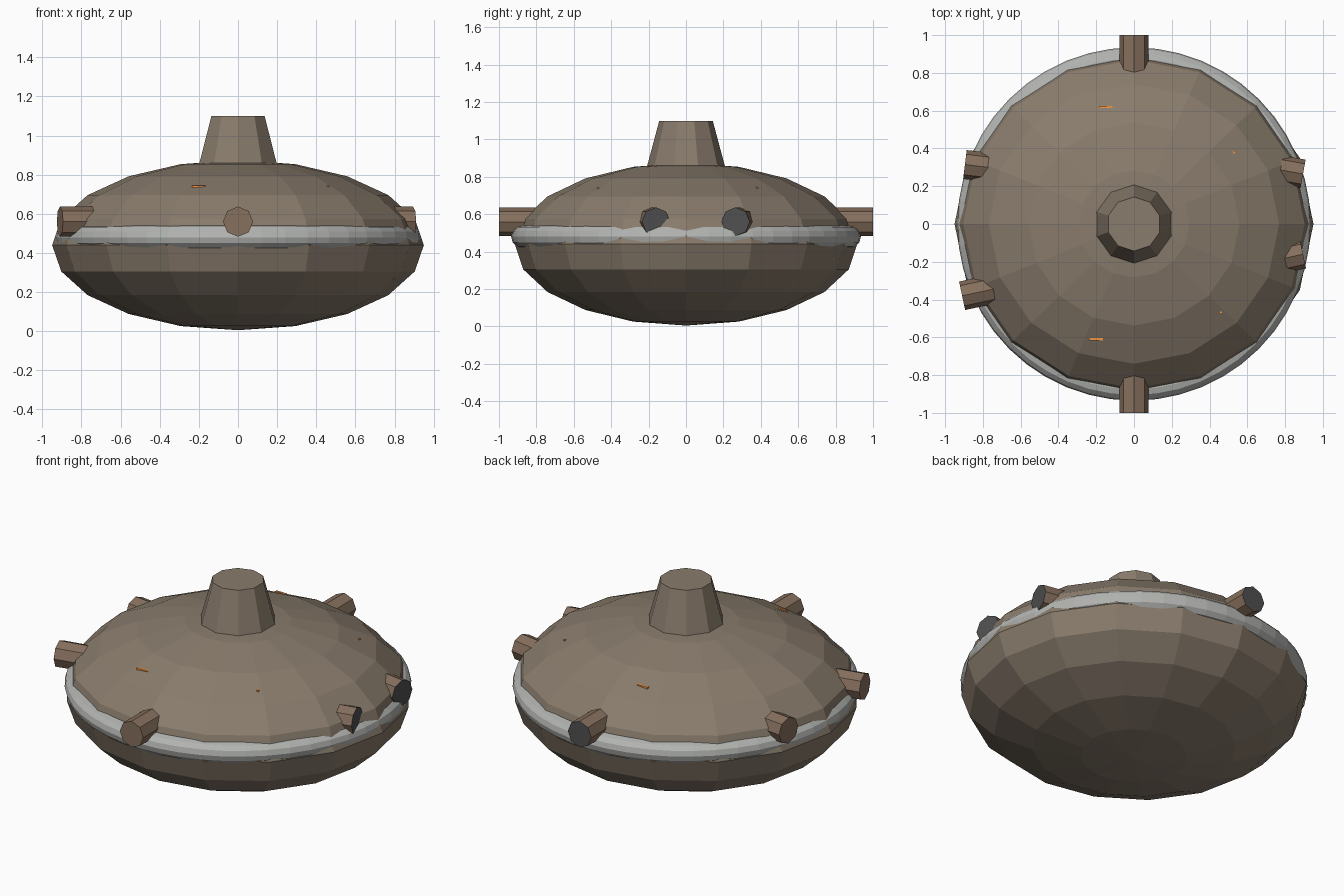
import bpy, math
from mathutils import Vector

if "Cube" in bpy.data.objects:
    bpy.data.objects.remove(bpy.data.objects["Cube"])


def material(name, color):
    m = bpy.data.materials.new(name)
    m.diffuse_color = (*color, 1)
    m.use_nodes = True
    m.node_tree.nodes["Principled BSDF"].inputs["Base Color"].default_value = m.diffuse_color
    return m


hull_mat = material("hull_brown", (0.25, 0.20, 0.15))
pod_mat = material("pod_brown", (0.24, 0.16, 0.11))
rim_mat = material("rim_grey", (0.45, 0.46, 0.44))
dark_mat = material("dark_grey", (0.08, 0.08, 0.08))
glow_mat = material("orange", (0.9, 0.3, 0.05))


def finish(name, *mats):
    ob = bpy.context.object
    ob.name = name
    for m in mats:
        ob.data.materials.append(m)
    return ob


# Faceted saucer hull
bpy.ops.mesh.primitive_uv_sphere_add(segments=16, ring_count=10, radius=1,
                                     location=(0, 0, 0.44))
finish("hull", hull_mat).scale = (0.95, 0.915, 0.435)

# Rim band just above the widest line
bpy.ops.mesh.primitive_torus_add(major_radius=0.875, minor_radius=0.06,
                                 major_segments=48, minor_segments=12,
                                 location=(0, 0, 0.48))
finish("rim_band", rim_mat)

# Tapered tower on top
bpy.ops.mesh.primitive_cone_add(vertices=10, radius1=0.21, radius2=0.143,
                                depth=0.25, location=(0, 0, 0.975))
finish("tower", hull_mat)


# Stubby octagonal pods: outer end centre, heading in degrees, dark end cap
def pod(name, x, y, heading, dark):
    a = math.radians(heading)
    length = 0.25
    out = Vector((math.cos(a), math.sin(a), 0))
    bpy.ops.mesh.primitive_cylinder_add(
        vertices=8, radius=0.077, depth=length,
        location=Vector((x, y, 0.56)) - out * length / 2,
        rotation=(math.pi / 2, 0, a + math.pi / 2))
    ob = finish(name, pod_mat, dark_mat)
    if dark:
        for p in ob.data.polygons:
            if p.normal.z > 0.9:
                p.material_index = 1


pod("front_pod", 0, -1.0, -90, False)
pod("back_pod", 0, 1.0, 90, True)
pod("left_back_pod", -0.895, 0.315, 173, False)
pod("left_front_pod", -0.91, -0.38, 192, False)
pod("right_back_pod", 0.895, 0.265, -10, True)
pod("right_front_pod", 0.895, -0.16, 12, True)

# Small orange lights barely breaking the dome surface
for i, (x, y, w) in enumerate([(-0.15, 0.62, 0.07), (-0.2, -0.61, 0.07),
                               (0.53, 0.38, 0.012), (0.46, -0.47, 0.012)]):
    bpy.ops.mesh.primitive_cube_add(size=1, location=(x, y, 0.735))
    finish(f"dome_light_{i + 1}", glow_mat).scale = (w, 0.012, 0.02)
